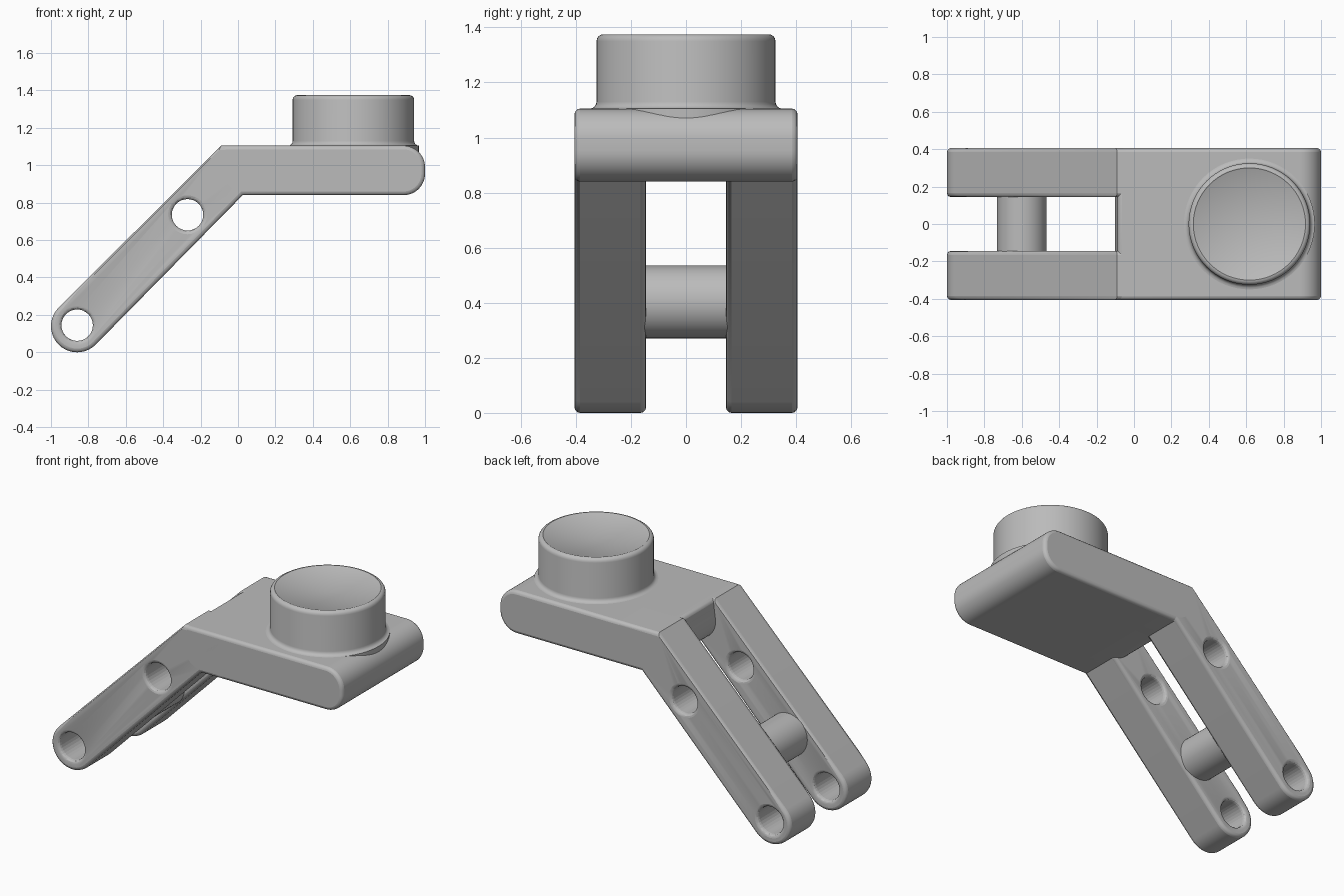
import bpy, bmesh, math
from math import sin, cos, radians

cube = bpy.data.objects.get("Cube")
if cube:
    bpy.data.objects.remove(cube, do_unlink=True)

grey = bpy.data.materials.new("plain_grey")
grey.use_nodes = True
colour = (0.5, 0.5, 0.5, 1)
grey.diffuse_color = colour
grey.node_tree.nodes["Principled BSDF"].inputs["Base Color"].default_value = colour


def arc(cx, cz, r, start, end, steps=12):
    """Points on an arc in the x-z plane, angles in degrees."""
    angles = [radians(start + (end - start) * i / steps) for i in range(steps + 1)]
    return [(cx + r * cos(a), cz + r * sin(a)) for a in angles]


def add_object(name, bm):
    bmesh.ops.recalc_face_normals(bm, faces=bm.faces)
    mesh = bpy.data.meshes.new(name)
    bm.to_mesh(mesh)
    bm.free()
    mesh.materials.append(grey)
    obj = bpy.data.objects.new(name, mesh)
    bpy.context.collection.objects.link(obj)
    return obj


def prism(name, outline, y0, y1):
    """Extrude an x-z outline from y0 to y1."""
    bm = bmesh.new()
    face = bm.faces.new([bm.verts.new((x, y0, z)) for x, z in outline])
    new = bmesh.ops.extrude_face_region(bm, geom=[face])["geom"]
    verts = [v for v in new if isinstance(v, bmesh.types.BMVert)]
    bmesh.ops.translate(bm, verts=verts, vec=(0, y1 - y0, 0))
    return add_object(name, bm)


def round_edges(obj, width):
    bevel = obj.modifiers.new("rounded_edges", "BEVEL")
    bevel.width = width
    bevel.segments = 3
    bevel.limit_method = "ANGLE"
    bevel.angle_limit = radians(50)
    bevel.use_clamp_overlap = False


def smooth(obj):
    bpy.ops.object.select_all(action="DESELECT")
    obj.select_set(True)
    bpy.context.view_layer.objects.active = obj
    bpy.ops.object.shade_smooth_by_angle(angle=radians(35))


TOP, BOTTOM, HALF = 1.105, 0.84, 0.405

# Body plate: rounded outer end, bulging inner end between the arms
body_outline = [(-0.085, TOP)]
body_outline += arc(0.03, 0.972, 0.132, 165, 270)
body_outline += arc(0.885, BOTTOM + 0.115, 0.115, -90, 0)
body_outline += arc(0.885, TOP - 0.115, 0.115, 0, 90)
body = prism("body_plate", body_outline, -HALF, HALF)
round_edges(body, 0.02)
smooth(body)

# Pair of sloping arms with two pin holes each
arm_outline = arc(-0.86, 0.14, 0.14, 135, 315, 20)
arm_outline += [(0.025, BOTTOM), (0.2, BOTTOM), (0.2, TOP), (-0.09, TOP)]
for name, y0, y1 in (("left_side_arm", 0.145, HALF), ("right_side_arm", -HALF, -0.145)):
    arm = prism(name, arm_outline, y0, y1)
    for x, z in ((-0.86, 0.145), (-0.27, 0.735)):
        cutter = prism("hole_cutter", arc(x, z, 0.084, 0, 348.75, 31), -1, 1)
        cutter.hide_render = True
        cutter.hide_viewport = True
        cut = arm.modifiers.new("pin_hole", "BOOLEAN")
        cut.operation = "DIFFERENCE"
        cut.solver = "EXACT"
        cut.object = cutter
    round_edges(arm, 0.02)
    smooth(arm)

# Cross bar joining the arms
bar = prism("cross_bar", arc(-0.6, 0.403, 0.132, 0, 352.5, 47), -0.25, 0.25)
smooth(bar)

# Round knob: lathed profile with a dished top, soft rim and flared foot
profile = [(0, 1.345), (0.295, 1.372)]
profile += arc(0.3, 1.35, 0.025, 90, 0, 4)
profile += arc(0.35, 1.13, 0.025, 180, 270, 4)
profile += [(0.35, 1.04), (0, 1.04)]
bm = bmesh.new()
ring = [bm.verts.new((r, 0, z)) for r, z in profile]
edges = [bm.edges.new(pair) for pair in zip(ring, ring[1:])]
bmesh.ops.spin(bm, geom=ring + edges, cent=(0, 0, 0), axis=(0, 0, 1),
               angle=2 * math.pi, steps=64)
bmesh.ops.remove_doubles(bm, verts=bm.verts, dist=0.0005)
knob = add_object("round_knob", bm)
knob.location = (0.617, 0, 0)
smooth(knob)
